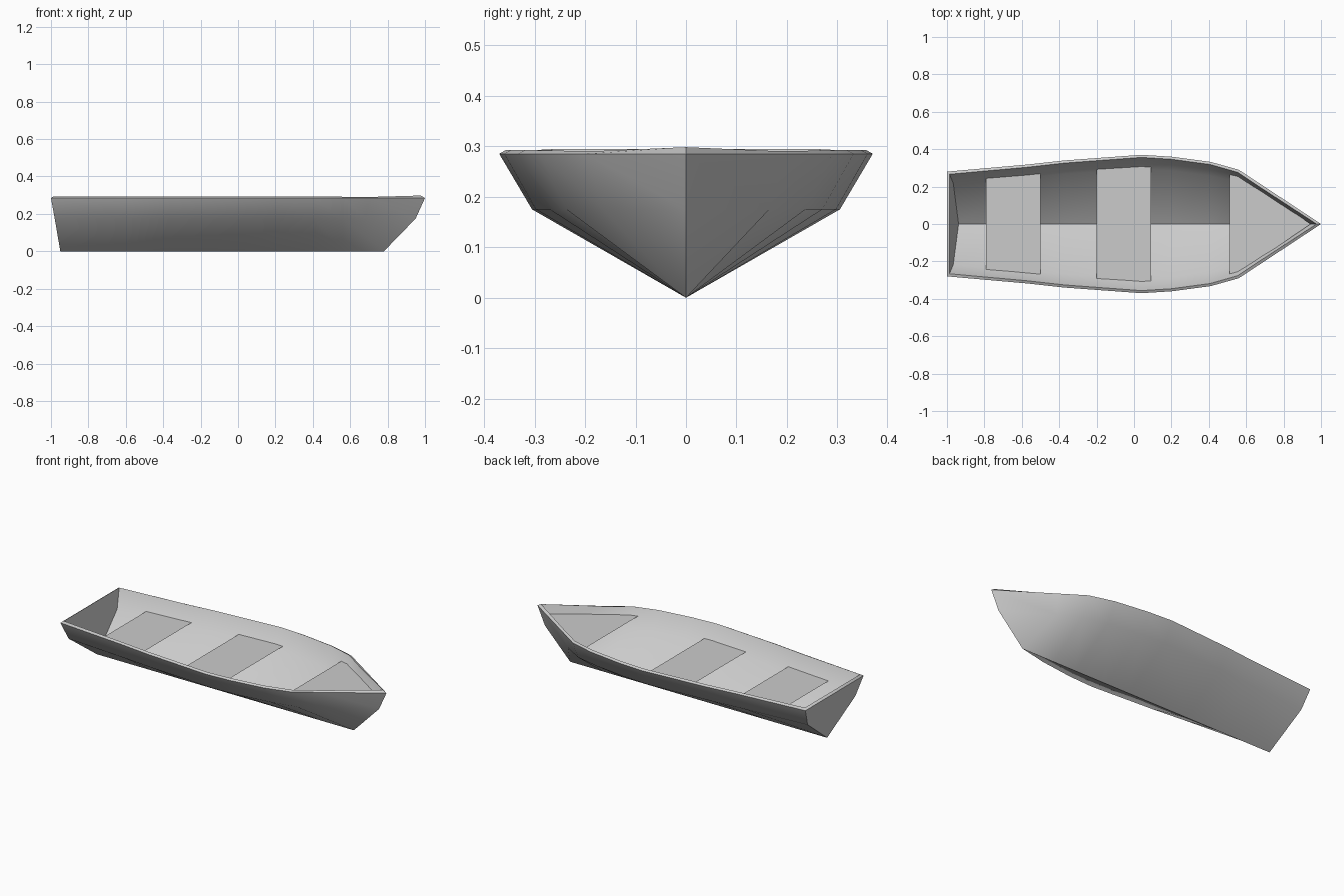
import bpy, bmesh

if "Cube" in bpy.data.objects:
    bpy.data.objects.remove(bpy.data.objects["Cube"])

# Half stations from stern to bow: gunwale (x, y), chine (x, y), keel x
GUN_Z, CHINE_Z = 0.285, 0.175
STATIONS = [
    ((-1.00, .280), (-.98, .230), -.95),
    ((-.57, .318), (-.57, .262), -.57),
    ((-.37, .340), (-.37, .280), -.37),
    ((.04, .370), (.04, .305), .04),
    ((.20, .360), (.20, .297), .20),
    ((.41, .332), (.41, .270), .41),
    ((.56, .290), (.56, .237), .56),
    ((.70, .198), (.68, .165), .78),
]


def make_object(name, bm):
    mesh = bpy.data.meshes.new(name)
    bm.to_mesh(mesh)
    bm.free()
    ob = bpy.data.objects.new(name, mesh)
    bpy.context.collection.objects.link(ob)
    return ob


# Hull skin: both sides of each station joined along the length
bm = bmesh.new()
rows = []
for (gx, gy), (cx, cy), kx in STATIONS:
    pts = [(gx, -gy, GUN_Z), (cx, -cy, CHINE_Z), (kx, 0, 0),
           (cx, cy, CHINE_Z), (gx, gy, GUN_Z)]
    rows.append([bm.verts.new(p) for p in pts])
for a, b in zip(rows, rows[1:]):
    for i in range(4):
        bm.faces.new((a[i], a[i + 1], b[i + 1], b[i]))

# Raked stem at the bow
tip = bm.verts.new((1.0, 0, GUN_Z))
stem = bm.verts.new((.95, 0, CHINE_Z))
r = rows[-1]
bm.faces.new((r[0], r[1], stem, tip))
bm.faces.new((r[1], r[2], stem))
bm.faces.new((r[2], r[3], stem))
bm.faces.new((r[3], r[4], tip, stem))

# Transom at the stern
s = rows[0]
bm.faces.new((s[0], s[4], s[3], s[1]))
bm.faces.new((s[1], s[3], s[2]))
bmesh.ops.recalc_face_normals(bm, faces=bm.faces[:])
bm.normal_update()
# Outside of the hull bottom must face down
if sum(f.normal.z * f.calc_area() for f in bm.faces) > 0:
    bmesh.ops.reverse_faces(bm, faces=bm.faces[:])
hull = make_object("hull", bm)

# Plank thickness, added inward
mod = hull.modifiers.new("thickness", 'SOLIDIFY')
mod.thickness = 0.016
mod.offset = -1
mod.use_even_offset = True
bpy.context.view_layer.objects.active = hull
hull.select_set(True)
bpy.ops.object.modifier_apply(modifier=mod.name)
bpy.ops.object.shade_smooth_by_angle(angle=0.9)


# Flat boards across the hull
def board(name, points, z):
    b = bmesh.new()
    b.faces.new([b.verts.new((x, y, z)) for x, y in points])
    return make_object(name, b)


def seat(name, x0, y0, x1, y1):
    board(name, [(x0, -y0), (x1, -y1), (x1, y1), (x0, y0)], 0.21)


seat("rear_seat", -.79, .26, -.50, .278)
seat("middle_seat", -.20, .302, .09, .316)
board("bow_deck", [(.51, -.27), (.555, -.265), (.945, 0), (.555, .265), (.51, .27)], 0.247)
